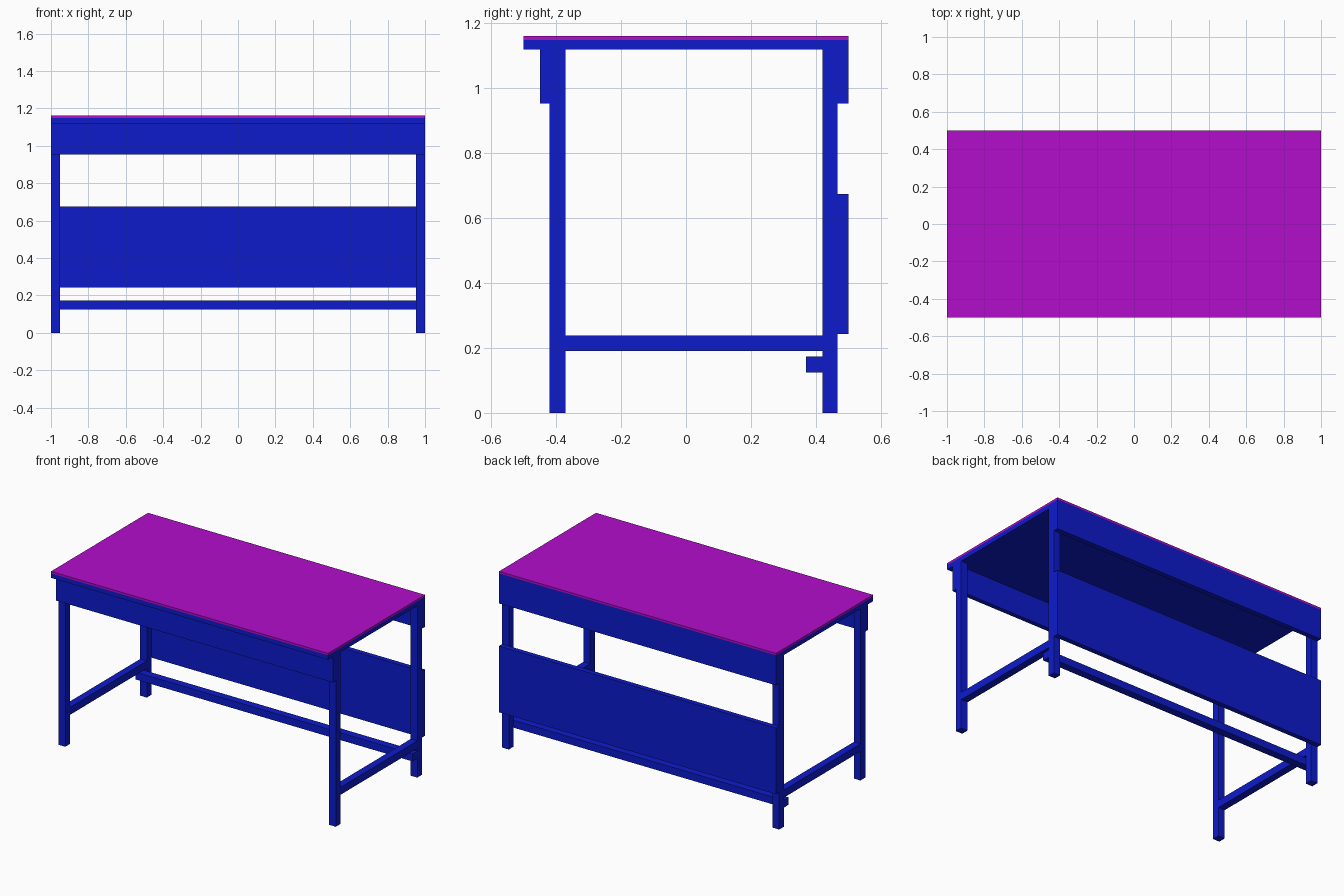
import bpy
import bmesh
from mathutils import Matrix, Vector

if "Cube" in bpy.data.objects:
    bpy.data.objects.remove(bpy.data.objects["Cube"])


def material(name, color):
    mat = bpy.data.materials.new(name)
    mat.diffuse_color = color
    mat.use_nodes = True
    mat.node_tree.nodes["Principled BSDF"].inputs["Base Color"].default_value = mat.diffuse_color
    return mat


BLUE = material("frame_blue", (0.004, 0.011, 0.6, 1))
MAGENTA = material("surface_magenta", (0.45, 0.004, 0.6, 1))


def box(name, xs, ys, zs, mat=BLUE):
    """Box given by its min/max range along each axis."""
    lo, hi = (Vector(c) for c in zip(xs, ys, zs))
    bm = bmesh.new()
    bmesh.ops.create_cube(bm, size=1, matrix=Matrix.LocRotScale(None, None, hi - lo))
    mesh = bpy.data.meshes.new(name)
    bm.to_mesh(mesh)
    bm.free()
    mesh.materials.append(mat)
    obj = bpy.data.objects.new(name, mesh)
    obj.location = (lo + hi) / 2
    bpy.context.collection.objects.link(obj)
    return obj


FULL = (-1, 1)
POST = 0.048            # thickness of the square posts
TOP_Z = 1.12            # underside of the worktop
FRONT_Y, BACK_Y = (-0.42, -0.371), (0.42, 0.467)

# Worktop: board with a thin coloured surface
box("worktop_board", FULL, (-0.5, 0.5), (TOP_Z, 1.149))
box("worktop_surface", FULL, (-0.5, 0.5), (1.149, 1.162), MAGENTA)

# Legs and side stretchers, one set per end
for side, xs in (("left", (-1, -1 + POST)), ("right", (1 - POST, 1))):
    box(f"front_leg_{side}", xs, FRONT_Y, (0, TOP_Z))
    box(f"back_leg_{side}", xs, BACK_Y, (0, TOP_Z))
    box(f"side_stretcher_{side}", xs, (FRONT_Y[1], BACK_Y[0]), (0.19, 0.239))

# Aprons under the front and back edges
box("front_apron", FULL, (-0.45, FRONT_Y[0]), (0.953, TOP_Z))
box("back_apron", FULL, (BACK_Y[1], 0.5), (0.953, TOP_Z))

# Modesty panel behind the back legs and foot rail in front of them
box("back_panel", FULL, (BACK_Y[1], 0.5), (0.243, 0.675))
box("foot_rail", FULL, (BACK_Y[0] - 0.05, BACK_Y[0]), (0.125, 0.173))
